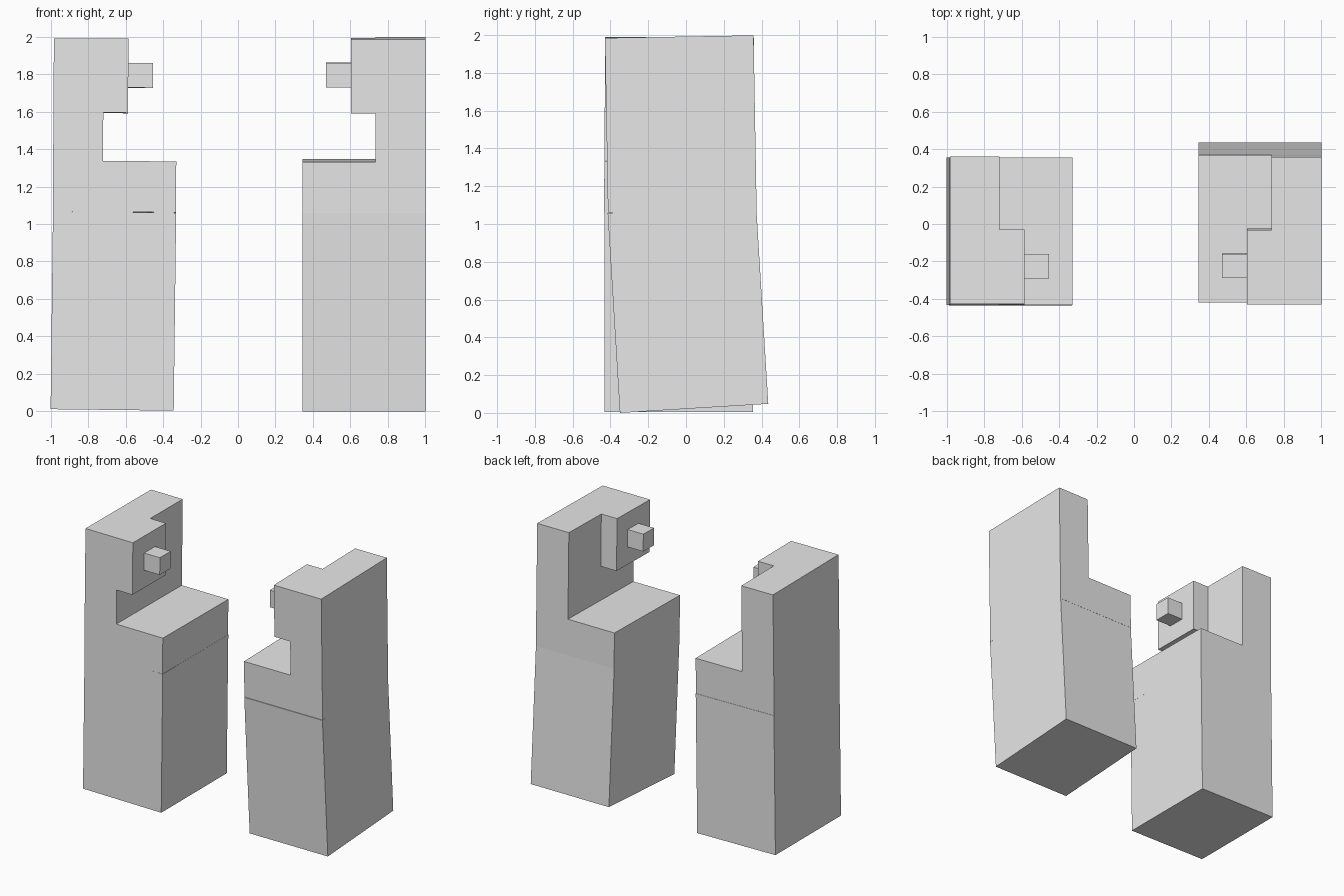
import bpy, bmesh
from math import radians
from mathutils import Vector

old = bpy.data.objects.get("Cube")
if old:
    bpy.data.objects.remove(old, do_unlink=True)

grey = bpy.data.materials.new("plain_grey")
grey.use_nodes = True
grey.diffuse_color = (0.8, 0.8, 0.8, 1)
grey.node_tree.nodes["Principled BSDF"].inputs["Base Color"].default_value = (0.8, 0.8, 0.8, 1)

WIDTH, DEPTH = 0.657, 0.787      # block footprint
HEAD_DEPTH = 0.397               # jutting head covers only the front half


def finish(bm, name, loc, rot):
    """Turn a bmesh into a flat-shaded object, pivoting on its outer front corner."""
    bmesh.ops.recalc_face_normals(bm, faces=bm.faces[:])
    mesh = bpy.data.meshes.new(name)
    bm.to_mesh(mesh)
    bm.free()
    mesh.materials.append(grey)
    obj = bpy.data.objects.new(name, mesh)
    bpy.context.collection.objects.link(obj)
    obj.location = loc
    obj.rotation_euler = [radians(a) for a in rot]
    return obj


def box(name, lo, hi, side, loc, rot):
    """Box between two corners; side flips it in x."""
    bm = bmesh.new()
    bmesh.ops.create_cube(bm, size=1)
    for v in bm.verts:
        v.co = Vector([l + (c + 0.5) * (h - l) for l, h, c in zip(lo, hi, v.co)])
        v.co.x *= side
    return finish(bm, name, loc, rot)


def extrude(bm, faces, dist):
    """Extrude faces backwards and return the new end faces."""
    geom = bmesh.ops.extrude_face_region(bm, geom=faces)["geom"]
    verts = [g for g in geom if isinstance(g, bmesh.types.BMVert)]
    bmesh.ops.translate(bm, verts=verts, vec=(0, dist, 0))
    return [g for g in geom if isinstance(g, bmesh.types.BMFace)]


def upper_block(name, side, loc, rot):
    """L-shaped block with a tall outer column and a head on its front half."""
    bm = bmesh.new()
    outline = [(0, 0), (WIDTH, 0), (WIDTH, 0.272), (0.266, 0.272),
               (0.266, 0.53), (0.266, 0.925), (0, 0.925)]
    ell = [bm.verts.new((x * side, 0, z)) for x, z in outline]
    head = [bm.verts.new((0.398 * side, 0, z)) for z in (0.53, 0.925)]
    front = [bm.faces.new(ell), bm.faces.new([ell[4], head[0], head[1], ell[5]])]
    ends = extrude(bm, front, HEAD_DEPTH)
    # only the L profile continues to the back
    extrude(bm, [max(ends, key=lambda f: f.calc_area())], DEPTH - HEAD_DEPTH)
    bmesh.ops.recalc_face_normals(bm, faces=bm.faces[:])
    bmesh.ops.dissolve_limit(bm, angle_limit=radians(0.1),
                             verts=bm.verts[:], edges=bm.edges[:])
    return finish(bm, name, loc, rot)


# side, then location and tilt of the lower and upper blocks, lower height
stands = {
    "right": (1, (-1.0, -0.432, 0.012), (0, 0.7, 0), 1.056,
              (-0.988, -0.434, 1.066), (-0.4, 0.35, 0)),
    "left": (-1, (1.0, -0.35, 0.0), (3.5, 0, 0), 1.06,
             (1.0, -0.413, 1.06), (1.0, 0, 0)),
}

for label, (side, low_loc, low_rot, height, up_loc, up_rot) in stands.items():
    box(label + "_lower_block", (0, 0, 0), (WIDTH, DEPTH, height), side, low_loc, low_rot)
    upper_block(label + "_upper_block", side, up_loc, up_rot)
    # small square peg on the inner face of the head
    box(label + "_peg", (0.398, 0.138, 0.665), (0.53, 0.268, 0.796), side, up_loc, up_rot)
